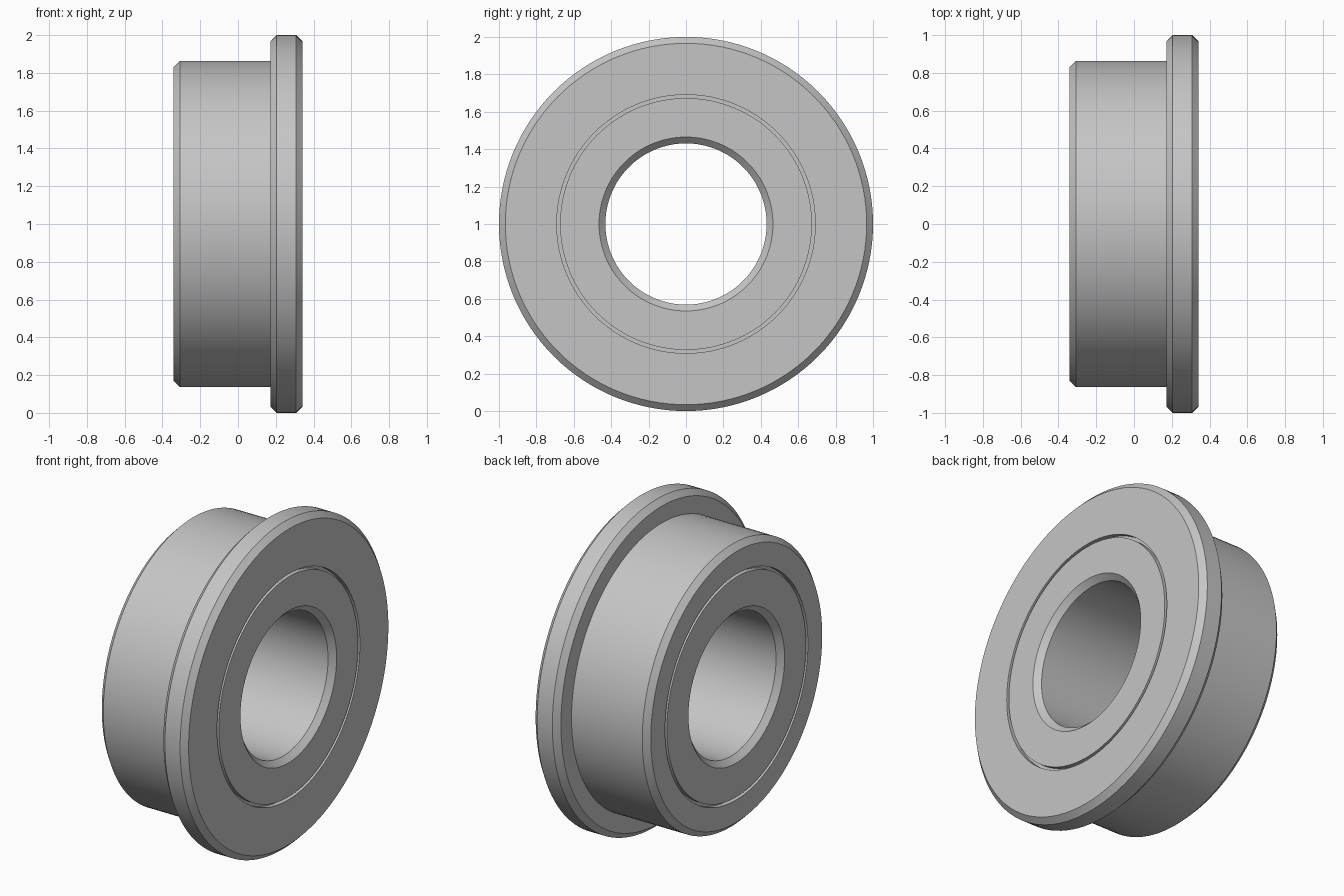
import bpy
import bmesh
import math

cube = bpy.data.objects.get("Cube")
if cube:
    bpy.data.objects.remove(cube)

SEGMENTS = 128
HALF = 0.342          # half width along x
CH = 0.034            # chamfer size
FLANGE_R, BODY_R, BORE_R = 1.0, 0.863, 0.431
FLANGE_BACK = 0.171
GAP_IN, GAP_OUT = 0.673, 0.691
GAP_X = HALF - 0.03   # floor of the ring gaps

steel = bpy.data.materials.new("steel grey")
steel.use_nodes = True
colour = (0.56, 0.56, 0.56, 1.0)
steel.diffuse_color = colour
steel.node_tree.nodes["Principled BSDF"].inputs["Base Color"].default_value = colour


def lathe(name, profile):
    """Revolve an (x, radius) profile around the horizontal x axis."""
    bm = bmesh.new()
    rings = []
    for i in range(SEGMENTS):
        a = 2 * math.pi * i / SEGMENTS
        rings.append([bm.verts.new((x, r * math.cos(a), r * math.sin(a)))
                      for x, r in profile])
    for i, ring in enumerate(rings):
        following = rings[(i + 1) % SEGMENTS]
        for j in range(len(profile) - 1):
            bm.faces.new((ring[j], ring[j + 1], following[j + 1], following[j]))
    mesh = bpy.data.meshes.new(name)
    bm.to_mesh(mesh)
    bm.free()
    mesh.materials.append(steel)
    obj = bpy.data.objects.new(name, mesh)
    bpy.context.collection.objects.link(obj)
    obj.location.z = FLANGE_R
    bpy.ops.object.select_all(action="DESELECT")
    obj.select_set(True)
    bpy.context.view_layer.objects.active = obj
    bpy.ops.object.shade_smooth_by_angle(angle=math.radians(30))


# Outer ring with chamfered flange
lathe("flanged_outer_ring", [
    (GAP_X, GAP_OUT), (HALF, GAP_OUT),
    (HALF, FLANGE_R - CH), (HALF - CH, FLANGE_R),
    (FLANGE_BACK + CH, FLANGE_R), (FLANGE_BACK, FLANGE_R - CH),
    (FLANGE_BACK, BODY_R), (CH - HALF, BODY_R),
    (-HALF, BODY_R - CH), (-HALF, GAP_OUT), (-GAP_X, GAP_OUT)])

# Inner ring with chamfered bore
lathe("inner_ring", [
    (-GAP_X, GAP_IN), (-HALF, GAP_IN),
    (-HALF, BORE_R + CH), (CH - HALF, BORE_R),
    (HALF - CH, BORE_R), (HALF, BORE_R + CH),
    (HALF, GAP_IN), (GAP_X, GAP_IN)])

# Narrow recessed seals closing the gap on both sides
lathe("left_seal", [(GAP_X, GAP_IN), (GAP_X, GAP_OUT)])
lathe("right_seal", [(-GAP_X, GAP_OUT), (-GAP_X, GAP_IN)])
